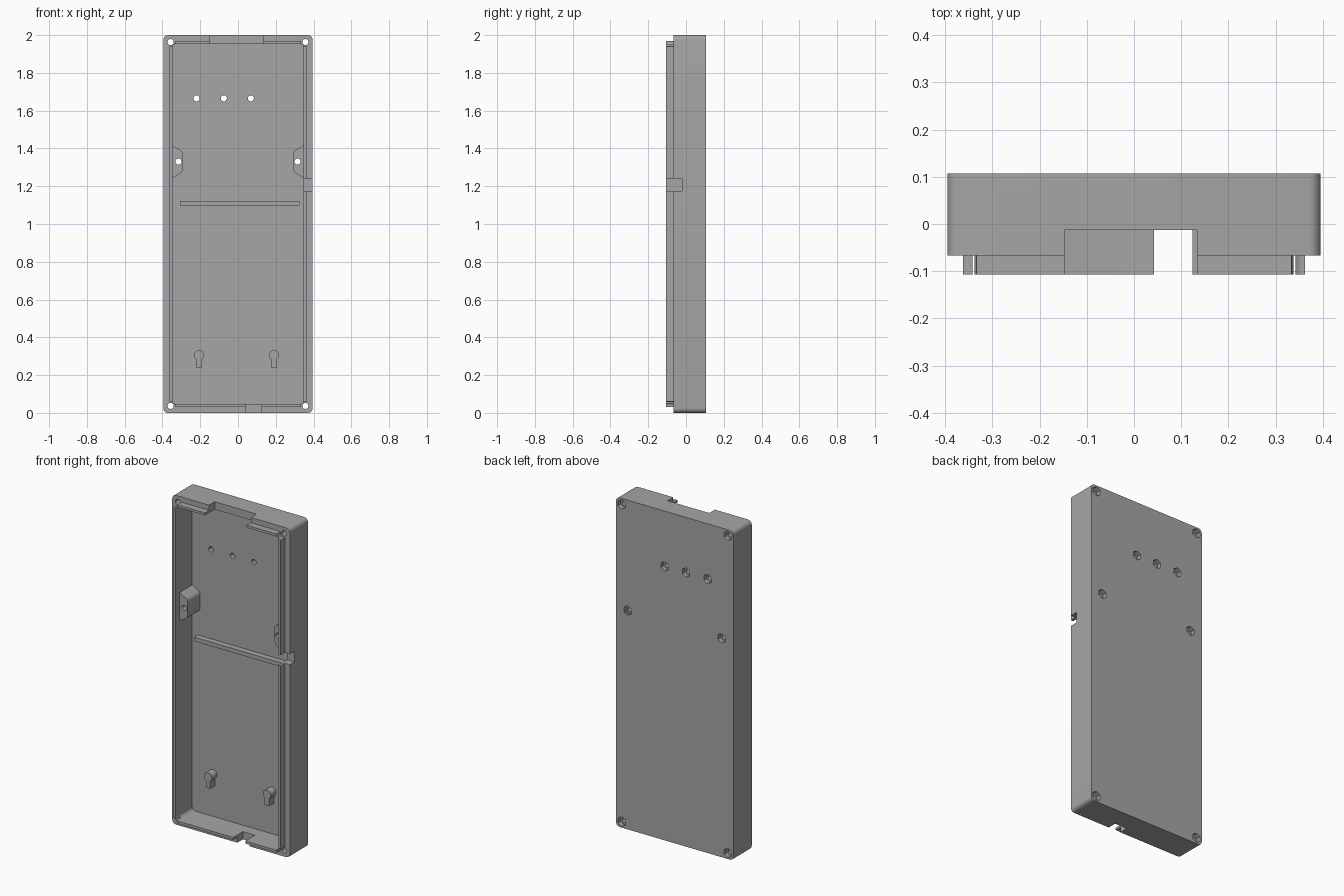
import bpy, bmesh, math
from math import cos, sin, pi, radians

if "Cube" in bpy.data.objects:
    bpy.data.objects.remove(bpy.data.objects["Cube"])

FLOOR, RIM, LIP, BACK = 0.055, -0.067, -0.107, 0.107

grey = bpy.data.materials.new("grey plastic")
grey.diffuse_color = (0.38, 0.38, 0.38, 1)
grey.use_nodes = True
grey.node_tree.nodes["Principled BSDF"].inputs["Base Color"].default_value = grey.diffuse_color


def prism(name, pts, y0, y1):
    """Extrude an x-z outline from y0 to y1."""
    bm = bmesh.new()
    face = bm.faces.new([bm.verts.new((x, y0, z)) for x, z in pts])
    new = bmesh.ops.extrude_face_region(bm, geom=[face])["geom"]
    for v in new:
        if isinstance(v, bmesh.types.BMVert):
            v.co.y = y1
    bmesh.ops.recalc_face_normals(bm, faces=bm.faces)
    me = bpy.data.meshes.new(name)
    bm.to_mesh(me)
    bm.free()
    me.materials.append(grey)
    ob = bpy.data.objects.new(name, me)
    bpy.context.collection.objects.link(ob)
    return ob


def rect(x0, x1, z0, z1):
    return [(x0, z0), (x1, z0), (x1, z1), (x0, z1)]


def rounded(x, z0, z1, r, n=6):
    corners = [(x - r, z1 - r, 0), (r - x, z1 - r, 90),
               (r - x, z0 + r, 180), (x - r, z0 + r, 270)]
    return [(cx + r * cos(radians(a + 90 * i / n)), cz + r * sin(radians(a + 90 * i / n)))
            for cx, cz, a in corners for i in range(n + 1)]


def circle(x, z, r, n=24):
    return [(x + r * cos(2 * pi * i / n), z + r * sin(2 * pi * i / n)) for i in range(n)]


def combine(target, tool, op):
    """Apply a boolean and discard the tool."""
    mod = target.modifiers.new("bool", "BOOLEAN")
    mod.operation, mod.object, mod.solver = op, tool, "EXACT"
    bpy.context.view_layer.objects.active = target
    bpy.ops.object.modifier_apply(modifier=mod.name)
    bpy.data.objects.remove(tool)


def cut(target, pts, y0, y1):
    combine(target, prism("cutter", pts, y0, y1), "DIFFERENCE")


def add(target, pts, y0, y1):
    combine(target, prism("addition", pts, y0, y1), "UNION")


corner_holes = [(sx * 0.357, z) for sx in (-1, 1) for z in (0.037, 1.963)]
side_holes = [(sx * 0.315, 1.33) for sx in (-1, 1)]
board_holes = [(x, 1.665) for x in (-0.22, -0.075, 0.068)]

# Raised sealing lip, scooped around the corner screws
lip = prism("lip", rounded(0.362, 0.032, 1.968, 0.01), LIP, -0.05)
for x, z in corner_holes:
    cut(lip, circle(x, z, 0.024), -0.2, -0.06)

# Case shell
case = prism("case", rounded(0.395, 0, 2, 0.025), RIM, BACK)
combine(case, lip, "UNION")
cut(case, rounded(0.346, 0.047, 1.953, 0.02), -0.2, FLOOR)

# Screw bosses on the side walls
for s in (-1, 1):
    boss = [(0.37, 1.24), (0.346, 1.245), (0.305, 1.268), (0.297, 1.275), (0.293, 1.285),
            (0.293, 1.375), (0.297, 1.385), (0.305, 1.392), (0.346, 1.415), (0.37, 1.42)]
    add(case, [(s * x, z) for x, z in boss], -0.066, 0.08)

# Cross rib on the floor
add(case, rect(-0.308, 0.325, 1.097, 1.122), 0.02, 0.08)

# Keyhole-shaped hanging bosses
for cx in (-0.206, 0.19):
    r, w = 0.027, 0.014
    a0 = -pi / 2 + math.asin(w / r)
    arc = 2 * pi - 2 * math.asin(w / r)
    pts = [(cx + r * cos(a0 + arc * i / 20), 0.305 + r * sin(a0 + arc * i / 20)) for i in range(21)]
    add(case, pts + [(cx - w, 0.237), (cx + w, 0.237)], 0.005, 0.08)

# Through holes with hexagonal nut pockets in the back
for x, z in corner_holes + side_holes + board_holes:
    cut(case, circle(x, z, 0.016), -0.2, 0.2)
    cut(case, [(x + 0.029 * cos(pi / 6 + i * pi / 3), z + 0.029 * sin(pi / 6 + i * pi / 3))
               for i in range(6)], 0.082, 0.2)

# Cable notches in the top, bottom and right walls
cut(case, rect(-0.147, 0.133, 1.9, 2.1), -0.2, -0.013)
cut(case, rect(0.042, 0.124, -0.1, 0.1), -0.2, -0.013)
cut(case, rect(0.32, 0.5, 1.175, 1.24), -0.2, -0.02)

# Smooth the rounded corners and holes only
bpy.ops.object.select_all(action="DESELECT")
case.select_set(True)
bpy.context.view_layer.objects.active = case
bpy.ops.object.shade_smooth_by_angle(angle=radians(30))
